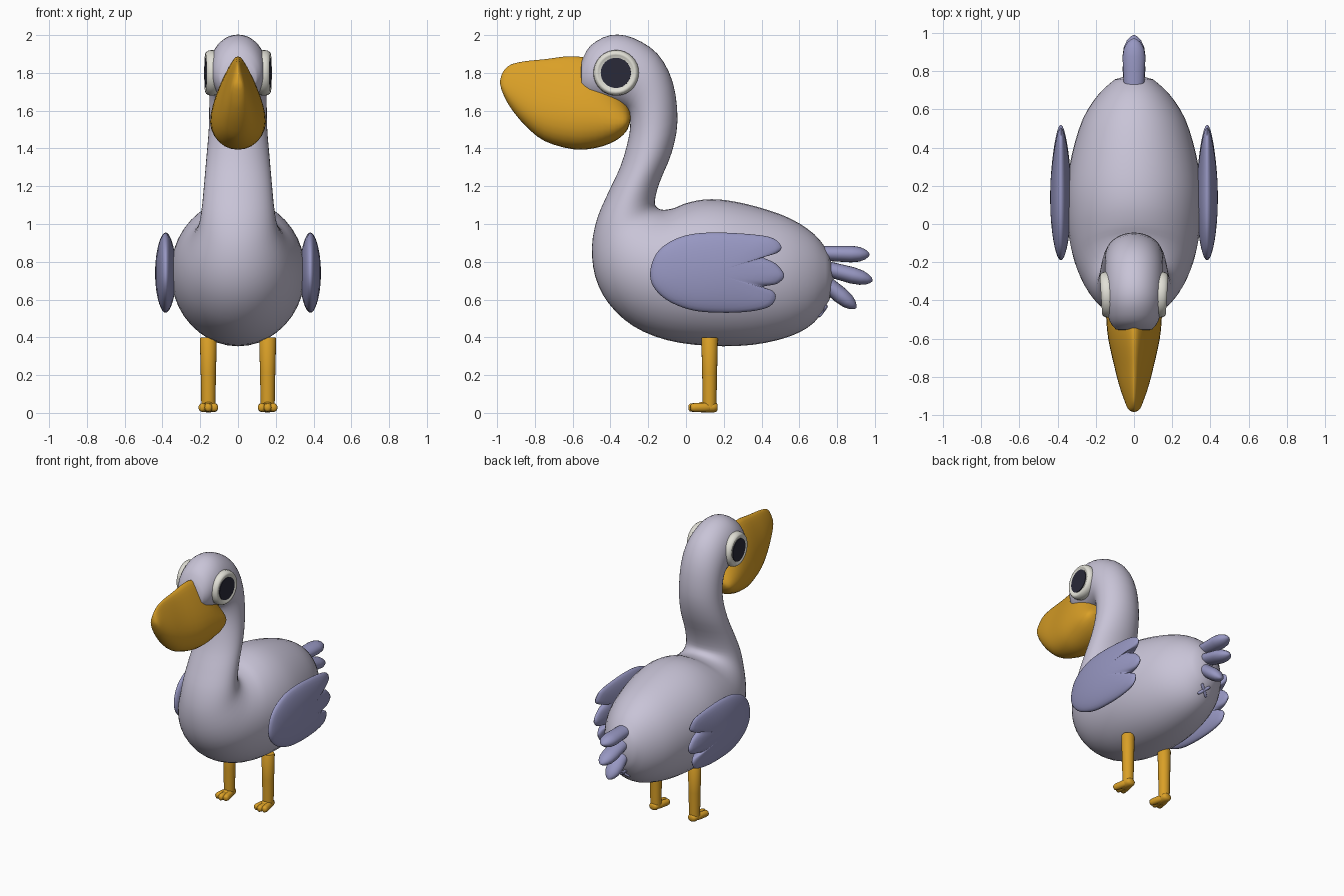
import bpy, bmesh, math
from mathutils import Vector as V

if "Cube" in bpy.data.objects:
    bpy.data.objects.remove(bpy.data.objects["Cube"])


def material(name, rgb):
    m = bpy.data.materials.new(name)
    m.diffuse_color = (*rgb, 1)
    m.use_nodes = True
    m.node_tree.nodes["Principled BSDF"].inputs["Base Color"].default_value = m.diffuse_color
    return m


PLUMAGE = material("pale lilac", (0.58, 0.55, 0.68))
FEATHER = material("blue lilac", (0.31, 0.31, 0.54))
ORANGE = material("beak orange", (0.70, 0.35, 0.02))
WHITE = material("eye white", (0.75, 0.74, 0.67))
DARK = material("pupil dark", (0.022, 0.022, 0.04))


def spline(pts, steps, closed=False):
    """Catmull-Rom resampling of tuples of any length."""
    n, out = len(pts), []
    get = (lambda i: pts[i % n]) if closed else (lambda i: pts[max(0, min(n - 1, i))])
    for i in range(n if closed else n - 1):
        p = [get(i + k) for k in (-1, 0, 1, 2)]
        for s in range(steps):
            t = s / steps
            out.append(tuple(0.5 * (2 * b + (c - a) * t + (2 * a - 5 * b + 4 * c - d) * t * t
                                    + (3 * b - a - 3 * c + d) * t ** 3)
                             for a, b, c, d in zip(*p)))
    if not closed:
        out.append(tuple(pts[-1]))
    return out


def skin(name, rings, mat, start=None, end=None, angle=50):
    """Bridge closed rings; cap each end with a fan to a pole point."""
    bm = bmesh.new()
    loops = [[bm.verts.new(p) for p in r] for r in rings]
    n = len(loops[0])
    for a, b in zip(loops, loops[1:]):
        for i in range(n):
            j = (i + 1) % n
            bm.faces.new((a[i], a[j], b[j], b[i]))
    for loop, pole in ((loops[0], start), (loops[-1], end)):
        c = bm.verts.new(pole if pole else sum((v.co for v in loop), V()) / n)
        for i in range(n):
            bm.faces.new((loop[i], loop[(i + 1) % n], c))
    bmesh.ops.recalc_face_normals(bm, faces=bm.faces)
    me = bpy.data.meshes.new(name)
    bm.to_mesh(me)
    bm.free()
    me.materials.append(mat)
    ob = bpy.data.objects.new(name, me)
    bpy.context.collection.objects.link(ob)
    bpy.ops.object.select_all(action='DESELECT')
    ob.select_set(True)
    bpy.context.view_layer.objects.active = ob
    bpy.ops.object.shade_smooth_by_angle(angle=math.radians(angle))
    return ob


def spindle(name, a, b, rx, ru, profile, mat, n=20):
    """Straight tapered solid from a to b; profile is (position, radius factor)."""
    a, b = V(a), V(b)
    d = (b - a).normalized()
    side = V((1, 0, 0)) - d * d.x
    side.normalize()
    up = d.cross(side)
    rings = []
    for t, r in profile:
        rings.append([a.lerp(b, t) + side * rx * r * math.cos(k * math.tau / n)
                      + up * ru * r * math.sin(k * math.tau / n) for k in range(n)])
    return skin(name, rings, mat)


def angles(n):
    return [k * math.tau / n for k in range(n)]


# Head, neck and body: rings spanning the front/lower edge and the back/upper edge
# (front y, front z, back y, back z, half width)
SECTIONS = [
    (-.552, 1.685, -.552, 1.865, .095), (-.51, 1.652, -.505, 1.945, .128),
    (-.43, 1.635, -.40, 2.0, .15), (-.36, 1.625, -.28, 1.985, .153),
    (-.31, 1.60, -.15, 1.90, .153), (-.295, 1.54, -.07, 1.75, .152),
    (-.305, 1.45, -.045, 1.55, .155), (-.345, 1.31, -.075, 1.38, .168),
    (-.41, 1.17, -.14, 1.22, .181), (-.47, 1.03, -.165, 1.12, .193),
    (-.498, .88, -.15, 1.085, .21), (-.48, .72, -.115, 1.075, .248),
    (-.41, .58, -.06, 1.085, .29), (-.28, .46, 0, 1.11, .325),
    (-.10, .385, .10, 1.13, .35), (.12, .355, .22, 1.125, .355),
    (.35, .36, .38, 1.09, .325), (.55, .405, .55, 1.03, .268),
    (.68, .48, .68, .945, .185), (.76, .60, .755, .85, .10)]
rings = []
for fy, fz, by, bz, w in spline(SECTIONS, 3):
    c, h = V((0, (fy + by) / 2, (fz + bz) / 2)), V((0, (by - fy) / 2, (bz - fz) / 2))
    rings.append([c + h * math.cos(a) + V((w * math.sin(a), 0, 0)) for a in angles(40)])
skin("body_neck_head", rings, PLUMAGE, V((0, -.566, 1.775)), V((0, .785, .73)), 80)

# Pouched beak: pear-shaped slices (y, top z, bottom z, half width)
BEAK = [(-.978, 1.785, 1.715, .022), (-.962, 1.815, 1.675, .035), (-.925, 1.845, 1.61, .05),
        (-.85, 1.862, 1.52, .076), (-.75, 1.872, 1.44, .102), (-.60, 1.888, 1.396, .135),
        (-.48, 1.86, 1.402, .146), (-.38, 1.75, 1.437, .146), (-.32, 1.66, 1.485, .13),
        (-.298, 1.61, 1.53, .09)]
rings = []
for y, top, bot, w in spline(BEAK, 3):
    m, h = (top + bot) / 2, (top - bot) / 2
    rings.append([V((w * math.sin(a) * (.7 - .35 * math.cos(a)) / .77, y, m + h * math.cos(a)))
                  for a in angles(32)])
skin("beak", rings, ORANGE, V((0, -.986, 1.75)), V((0, -.292, 1.57)), 70)

# Wing outline (y, z) with three feather tips at the rear
WING = [(-.19, .725), (-.17, .82), (-.11, .89), (0, .94), (.15, .955), (.35, .945), (.46, .925),
        (.505, .88), (.48, .845), (.41, .825), (.475, .79), (.52, .73), (.485, .685), (.41, .668),
        (.46, .645), (.475, .61), (.445, .565), (.36, .54), (.22, .53), (.05, .54), (-.08, .585),
        (-.16, .65)]
outline = spline(WING, 4, closed=True)
CY, CZ = .14, .74
ROUND = [(0, .5), (.06, .8), (.2, .97), (.4, 1.0), (.8, .95), (.93, .8), (.98, .45)]
TAIL = [(0, .9), (.3, .95), (.6, 1), (.78, .88), (.9, .62), (.97, .32), (1, .08)]
LEG = [(0, .9), (.02, 1), (.5, .9), (1, .82)]

for s, side in ((1, "right"), (-1, "left")):
    # Wing: cushion whose inner rings relax from the scalloped edge to an oval
    rings = []
    for i in range(1, 20):
        phi = math.pi * i / 20
        r, x = math.sin(phi), .383 - .056 * math.cos(phi)
        ring = []
        for y, z in outline:
            a = math.atan2((z - CZ) / .21, (y - CY) / .34)
            k = r ** 3
            dy = (y - CY) * k + .31 * math.cos(a) * (1 - k)
            dz = (z - CZ) * k + .20 * math.sin(a) * (1 - k)
            ring.append(V((s * x, CY + r * dy, CZ + r * dz)))
        rings.append(ring)
    skin(side + "_wing", rings, FEATHER, V((s * .327, CY, CZ)), V((s * .439, CY, CZ)), 70)

    # Eye: turned rim, with a thin pupil plate on its face
    def turned(name, profile, mat):
        ob = skin(name, [[V((x, r * math.cos(a), r * math.sin(a))) for a in angles(32)]
                         for r, x in profile], mat)
        ob.location = (s * .145, -.37, 1.80)
        ob.rotation_euler = (0, 0, -.06 if s > 0 else math.pi + .06)

    turned(side + "_eye", [(.09, -.05), (.118, -.03), (.121, -.005), (.118, .012), (.11, .024),
                           (.102, .028), (.094, .026), (.088, .022)], WHITE)
    turned(side + "_pupil", [(.08, .019), (.08, .027)], DARK)

    # Leg and three toes
    lx = s * .157
    spindle(side + "_leg", (lx, .125, .40), (lx, .125, .03), .045, .044, LEG, ORANGE)
    spindle(side + "_heel", (lx, .168, .03), (lx, .06, .03), .036, .029, ROUND, ORANGE)
    for k in (-1, 0, 1):
        spindle(f"{side}_toe_{k + 2}", (lx + k * .012, .14, .03),
                (lx + k * .036, .022 - (.012 if k == 0 else 0), .028), .023, .025, ROUND, ORANGE, 14)

# Fan of tail feathers
for i, (a, b) in enumerate([((.73, .845), (.972, .838)), ((.72, .77), (.988, .70)),
                            ((.70, .72), (.90, .555))]):
    spindle(f"tail_feather_{i + 1}", (0, *a), (0, *b), .06, .044, TAIL, FEATHER)

# Small crossed mark under the tail
for i, k in enumerate((-1, 1)):
    c, d = V((0, .724, .54)), V((k * .036, .022, .03))
    spindle(f"under_tail_cross_{i + 1}", c - d, c + d, .011, .011, ROUND, FEATHER, 10)
